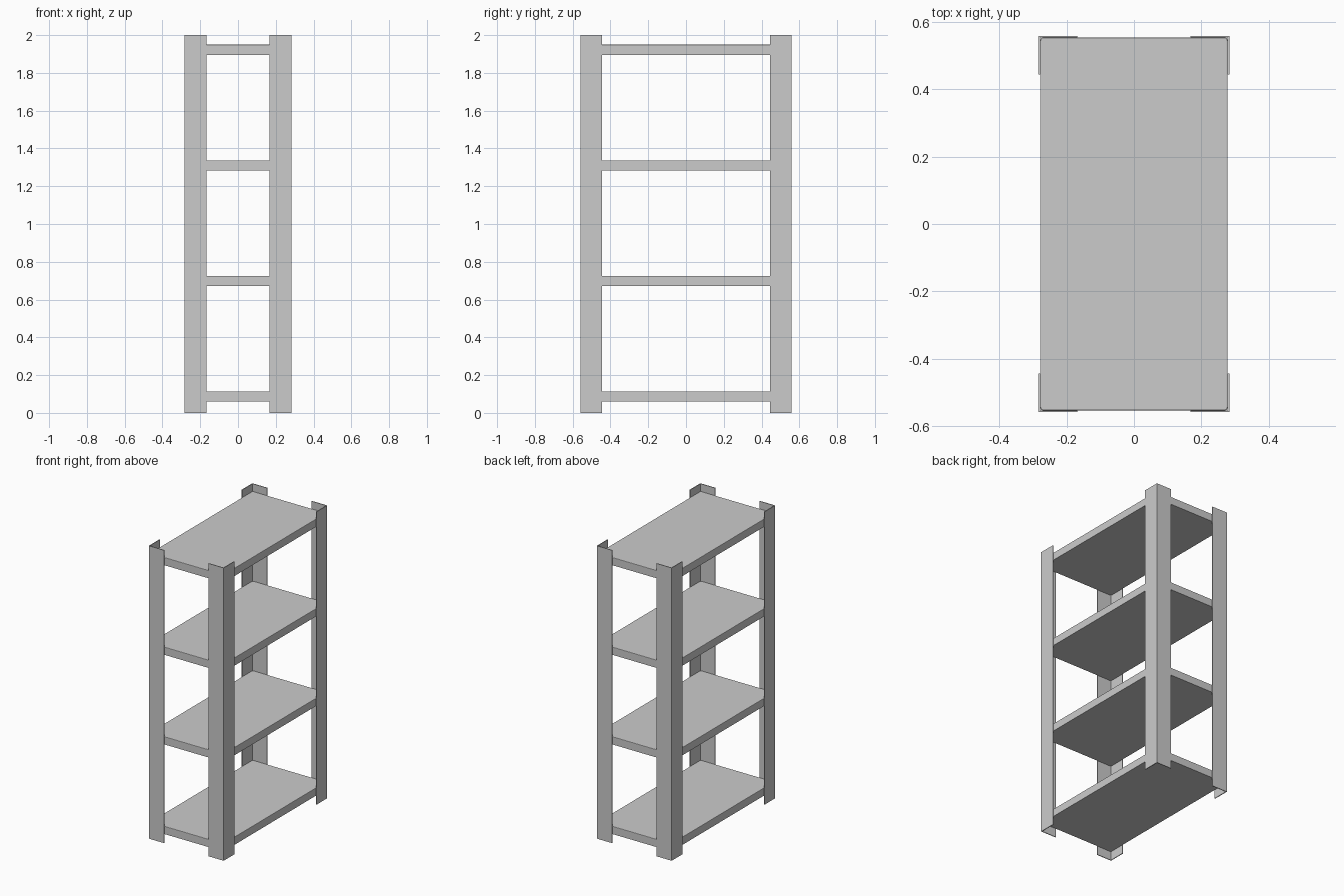
import bpy, bmesh

if "Cube" in bpy.data.objects:
    bpy.data.objects.remove(bpy.data.objects["Cube"])

HX, HY, H = 0.283, 0.559, 2.0      # half width, half depth, height
FLANGE, T = 0.115, 0.005           # angle-iron flange width and sheet thickness


def finish(name, bm):
    bmesh.ops.recalc_face_normals(bm, faces=bm.faces)
    me = bpy.data.meshes.new(name)
    bm.to_mesh(me)
    bm.free()
    ob = bpy.data.objects.new(name, me)
    bpy.context.collection.objects.link(ob)
    return ob


# Corner posts: one L-shaped angle profile, extruded up and mirrored to four corners
bm = bmesh.new()
profile = [(HX, HY), (HX - FLANGE, HY), (HX - FLANGE, HY - T),
           (HX - T, HY - T), (HX - T, HY - FLANGE), (HX, HY - FLANGE)]
base = bm.faces.new([bm.verts.new((x, y, 0)) for x, y in profile])
top = bmesh.ops.extrude_face_region(bm, geom=[base])["geom"]
bmesh.ops.translate(bm, verts=[v for v in top if isinstance(v, bmesh.types.BMVert)],
                    vec=(0, 0, H))
posts = finish("corner_posts", bm)
mirror = posts.modifiers.new("mirror", "MIRROR")
mirror.use_axis = (True, True, False)
mirror.use_mirror_merge = False


# Shelves: slabs fitted inside the posts, with slightly rounded vertical corners
def shelf(name, z0, thick=0.053):
    bm = bmesh.new()
    bmesh.ops.create_cube(bm, size=1)
    bmesh.ops.scale(bm, verts=bm.verts, vec=(2 * (HX - T), 2 * (HY - T), thick))
    bmesh.ops.translate(bm, verts=bm.verts, vec=(0, 0, z0 + thick / 2))
    upright = [e for e in bm.edges
               if abs(e.verts[0].co.z - e.verts[1].co.z) > thick / 2]
    bmesh.ops.bevel(bm, geom=upright, offset=0.01, segments=4,
                    profile=0.5, affect='EDGES')
    # softened upper rim
    zt = z0 + thick
    rim = [e for e in bm.edges if all(abs(v.co.z - zt) < 1e-5 for v in e.verts)]
    bmesh.ops.bevel(bm, geom=rim, offset=0.003, segments=2,
                    profile=0.5, affect='EDGES')
    return finish(name, bm)


for i in range(4):
    shelf(f"shelf_{i + 1}", 0.06 + i * 0.612)
